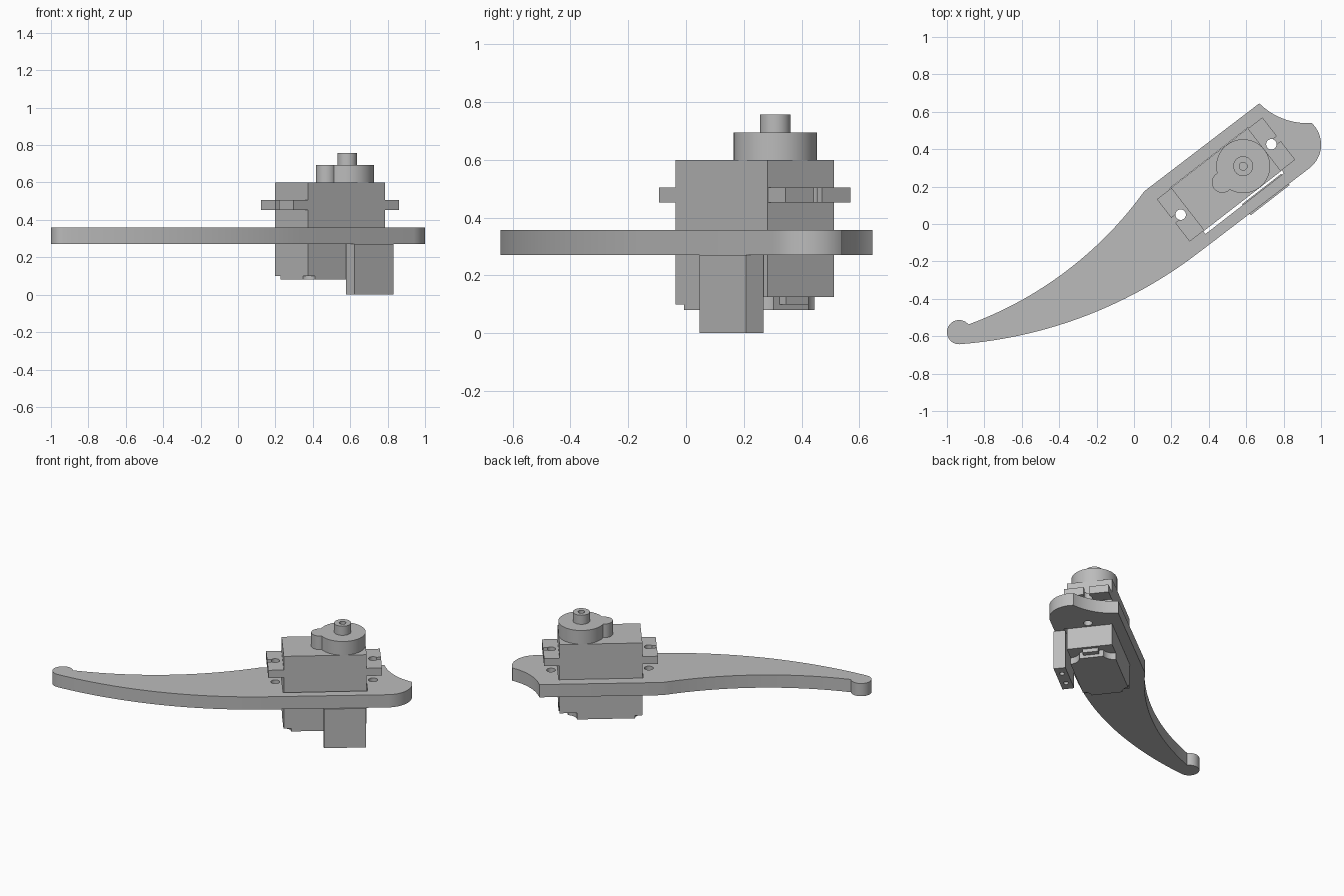
import bpy
import bmesh
from math import radians, cos, sin, atan2, tau
from mathutils import Matrix, Vector

cube = bpy.data.objects.get("Cube")
if cube:
    bpy.data.objects.remove(cube, do_unlink=True)

grey = bpy.data.materials.new("light_grey")
grey.use_nodes = True
grey.diffuse_color = (0.5, 0.5, 0.5, 1)
grey.node_tree.nodes["Principled BSDF"].inputs["Base Color"].default_value = (0.5, 0.5, 0.5, 1)

# The motor and its mount share one frame turned along the arm
TURNED = Matrix.Translation((0.492, 0.238, 0)) @ Matrix.Rotation(radians(37.8), 4, 'Z')


def prism(name, points, z0, z1, frame=TURNED):
    """Extrude a flat outline from z0 to z1."""
    bm = bmesh.new()
    face = bm.faces.new([bm.verts.new((x, y, z0)) for x, y in points])
    top = bmesh.ops.extrude_face_region(bm, geom=[face])["geom"]
    bmesh.ops.translate(bm, vec=(0, 0, z1 - z0),
                        verts=[v for v in top if isinstance(v, bmesh.types.BMVert)])
    bmesh.ops.recalc_face_normals(bm, faces=bm.faces)
    bm.transform(frame)
    mesh = bpy.data.meshes.new(name)
    bm.to_mesh(mesh)
    bm.free()
    mesh.materials.append(grey)
    obj = bpy.data.objects.new(name, mesh)
    bpy.context.collection.objects.link(obj)
    return obj


def box(name, u0, u1, v0, v1, z0, z1):
    return prism(name, [(u0, v0), (u1, v0), (u1, v1), (u0, v1)], z0, z1)


def disc(name, u, v, r, z0, z1, n=48):
    return prism(name, [(u + r * cos(tau * i / n), v + r * sin(tau * i / n))
                        for i in range(n)], z0, z1)


def combine(obj, others, operation='DIFFERENCE'):
    """Apply booleans and remove the helper shapes."""
    bpy.context.view_layer.objects.active = obj
    for other in others:
        mod = obj.modifiers.new("combine", 'BOOLEAN')
        mod.operation, mod.solver, mod.object = operation, 'EXACT', other
        bpy.ops.object.modifier_apply(modifier=mod.name)
        bpy.data.objects.remove(other, do_unlink=True)
    return obj


def arc(a, m, b, n=24):
    """Points on the circular arc from a through m to b."""
    a, m, b = Vector(a), Vector(m), Vector(b)
    p, q = m - a, b - a
    d = 2 * (p.x * q.y - p.y * q.x)
    c = a + Vector((q.y * p.length_squared - p.y * q.length_squared,
                    p.x * q.length_squared - q.x * p.length_squared)) / d
    start = atan2(a.y - c.y, a.x - c.x)
    to_m = (atan2(m.y - c.y, m.x - c.x) - start) % tau
    sweep = (atan2(b.y - c.y, b.x - c.x) - start) % tau
    if to_m > sweep:
        sweep -= tau
    r = (a - c).length
    return [(c.x + r * cos(start + sweep * i / n), c.y + r * sin(start + sweep * i / n))
            for i in range(n + 1)]


# Curved arm plate: tip, inner curve, hooked head, rounded end, outer curve
tip_low, tip_high = (-0.935, -0.643), (-0.885, -0.537)
head_back, head_end = (0.95, 0.54), (0.94, 0.30)
outline = arc(tip_low, (-1.0, -0.578), tip_high)
outline += arc(tip_high, (-0.36, -0.25), (0.055, 0.175))[1:]
outline += arc((0.67, 0.645), (0.80, 0.562), head_back)
outline += arc(head_back, (1.0, 0.43), head_end)[1:]
outline += arc((0.35, -0.15), (-0.255, -0.49), tip_low)[:-1]
arm = prism("arm_plate", outline, 0.27, 0.358, Matrix.Identity(4))
combine(arm, [box("cut", -0.265, 0.265, -0.163, 0.147, 0.2, 0.4)]
        + [disc("cut", s * 0.307, 0, 0.028, 0.2, 0.4) for s in (-1, 1)])

# Mounting block below the plate, with two screw holes underneath
block = box("mount_block", -0.013, 0.251, -0.232, -0.157, 0, 0.27)
combine(block, [disc("cut", 0.119 + s * 0.06, -0.194, 0.016, -0.1, 0.1, 24) for s in (-1, 1)])

# Motor case with screw recesses at the lower corners and a cable recess
case = box("motor_case", -0.26, 0.26, -0.145, 0.145, 0.08, 0.6)
cuts = [disc("cut", -0.26, s * 0.145, 0.047, 0, 0.1) for s in (-1, 1)]
cuts += [disc("cut", 0.22, s * 0.145, 0.07, 0, 0.125) for s in (-1, 1)]
cuts.append(box("cut", 0.205, 0.4, -0.2, 0.2, 0, 0.125))
combine(case, cuts)
box("cable_exit", 0.19, 0.24, -0.05, 0.05, 0.1, 0.13)

# Mounting ears with open screw slots
ears = []
for s, side in ((-1, "right"), (1, "left")):
    u0, u1 = sorted((s * 0.255, s * 0.357))
    ear = box(side + "_mounting_ear", u0, u1, -0.143, 0.143, 0.452, 0.505)
    s0, s1 = sorted((s * 0.31, s * 0.4))
    combine(ear, [disc("cut", s * 0.307, 0, 0.028, 0.4, 0.6),
                  box("cut", s0, s1, -0.017, 0.017, 0.4, 0.6)])
    ears.append(ear)

# Gear housing with a side lobe, and the hollow output shaft
housing = disc("gear_housing", 0.116, 0, 0.144, 0.59, 0.694, 64)
combine(housing, [disc("lobe", -0.025, 0, 0.056, 0.59, 0.694)], 'UNION')
shaft = disc("output_shaft", 0.116, 0, 0.053, 0.68, 0.757)
combine(shaft, [disc("cut", 0.116, 0, 0.021, 0.7, 0.8, 24)])

# Smooth the round walls and keep the edges sharp
bpy.ops.object.select_all(action='DESELECT')
for obj in (arm, block, case, housing, shaft, *ears):
    obj.select_set(True)
bpy.context.view_layer.objects.active = arm
bpy.ops.object.shade_smooth_by_angle(angle=radians(30))
